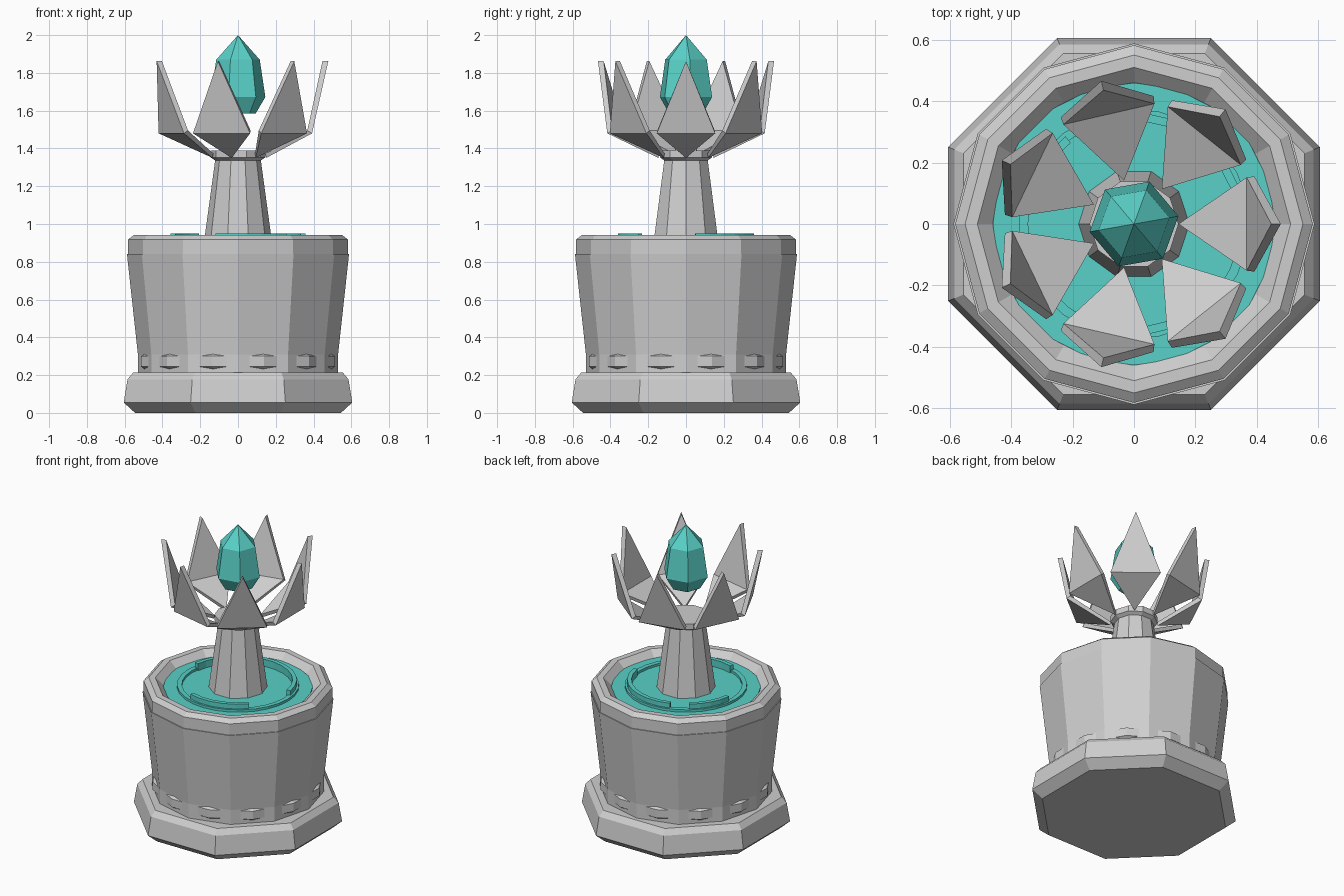
import bpy, bmesh, math
from math import cos, sin, pi, radians

if "Cube" in bpy.data.objects:
    bpy.data.objects.remove(bpy.data.objects["Cube"])


def material(name, rgb):
    m = bpy.data.materials.new(name)
    m.diffuse_color = (*rgb, 1)
    m.use_nodes = True
    m.node_tree.nodes["Principled BSDF"].inputs["Base Color"].default_value = m.diffuse_color
    return m


STONE = material("grey stone", (0.62, 0.62, 0.62))
TEAL = material("teal water", (0.10, 0.64, 0.58))


def build(name, verts, faces, mat):
    me = bpy.data.meshes.new(name)
    me.from_pydata(verts, [], faces)
    bm = bmesh.new()
    bm.from_mesh(me)
    bmesh.ops.remove_doubles(bm, verts=bm.verts, dist=1e-5)
    bmesh.ops.recalc_face_normals(bm, faces=bm.faces)
    bm.to_mesh(me)
    bm.free()
    me.materials.append(mat)
    ob = bpy.data.objects.new(name, me)
    bpy.context.collection.objects.link(ob)
    return ob


def lathe(name, profile, n, mat, start=0.0, loop=False):
    """Spin (radius, z) points into n flat sides; capped, or a closed ring."""
    verts = [(r * cos(radians(start) + 2 * pi * i / n),
              r * sin(radians(start) + 2 * pi * i / n), z)
             for r, z in profile for i in range(n)]
    rows = len(profile)
    faces = []
    for j in range(rows if loop else rows - 1):
        k = (j + 1) % rows
        for i in range(n):
            h = (i + 1) % n
            faces.append((j * n + i, j * n + h, k * n + h, k * n + i))
    if not loop:
        faces += [tuple(range(n)), tuple(range((rows - 1) * n, rows * n))]
    return build(name, verts, faces, mat)


def arc(name, a0, a1, r0, r1, z0, z1, mat):
    """Curved bar between two angles in degrees."""
    steps = max(2, round((a1 - a0) / 12))
    verts, faces = [], []
    for i in range(steps + 1):
        a = radians(a0 + (a1 - a0) * i / steps)
        verts += [(r * cos(a), r * sin(a), z)
                  for r, z in ((r0, z0), (r1, z0), (r1, z1), (r0, z1))]
    for i in range(steps):
        for k in range(4):
            h = (k + 1) % 4
            faces.append((4 * i + k, 4 * i + h, 4 * i + 4 + h, 4 * i + 4 + k))
    faces += [(0, 1, 2, 3), tuple(range(4 * steps, 4 * steps + 4))]
    return build(name, verts, faces, mat)


# octagonal plinth
oct_r = 1 / cos(pi / 8)
lathe("plinth", [(r * oct_r, z) for r, z in
                 ((0.545, 0), (0.605, 0.055), (0.585, 0.178), (0.555, 0.213))],
      8, STONE, 22.5)

# twelve-sided basin, foot trim and rim
lathe("basin", [(0.53, 0.20), (0.53, 0.31), (0.588, 0.842), (0.50, 0.842)], 12, STONE)
lathe("foot_trim", [(0.50, 0.225), (0.532, 0.245), (0.532, 0.30), (0.50, 0.318)],
      12, STONE, 15, True)
lathe("rim", [(0.45, 0.838), (0.582, 0.838), (0.582, 0.918), (0.55, 0.942),
              (0.51, 0.942), (0.45, 0.885)], 12, STONE, 0, True)

# water with ripples
lathe("water", [(0.46, 0.85), (0.46, 0.902)], 20, TEAL)
lathe("ripple_ring", [(0.345, 0.90), (0.375, 0.90), (0.375, 0.918), (0.345, 0.918)],
      28, TEAL, 0, True)
for i, (a0, a1) in enumerate(((8, 109), (128, 172), (251, 316))):
    arc(f"ripple_arc_{i}", a0, a1, 0.335, 0.362, 0.90, 0.95, TEAL)

# tapered column and flared cap
lathe("column", [(0.182, 0.89), (0.12, 1.345)], 10, STONE)
lathe("column_cap", [(0.118, 1.335), (0.145, 1.352), (0.145, 1.39)], 10, STONE)

# seven folded, kite-shaped petals
outer = [(0.15, 0, 1.35), (0.392, 0.155, 1.48), (0.478, 0, 1.862), (0.392, -0.155, 1.48)]
inner = [(0.145, 0, 1.372), (0.367, 0.152, 1.495), (0.447, 0, 1.862), (0.367, -0.152, 1.495)]
petal_faces = [(0, 1, 3), (1, 2, 3), (4, 7, 5), (5, 7, 6)]
petal_faces += [(k, (k + 1) % 4, (k + 1) % 4 + 4, k + 4) for k in range(4)]
for i in range(7):
    petal = build(f"petal_{i}", outer + inner, petal_faces, STONE)
    petal.rotation_euler.z = 2 * pi * i / 7

# floating six-sided crystal
lathe("crystal", [(0.095, 1.585), (0.147, 1.672), (0.117, 1.87), (0.0, 2.0)],
      6, TEAL, 10)
